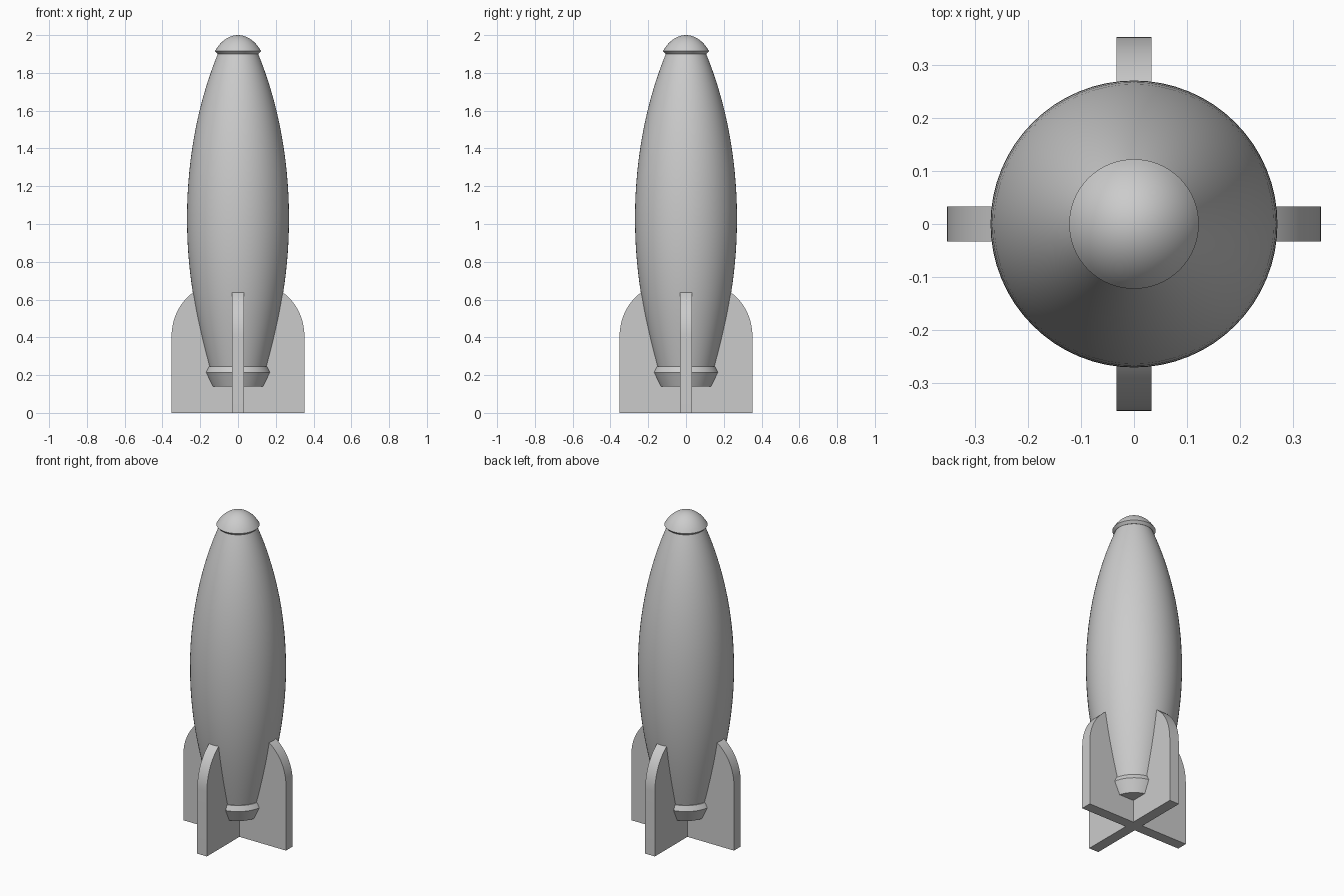
import bpy, bmesh, math
from mathutils import Vector
from mathutils.geometry import interpolate_bezier

if "Cube" in bpy.data.objects:
    bpy.data.objects.remove(bpy.data.objects["Cube"])

grey = bpy.data.materials.new("plain_grey")
grey.use_nodes = True
colour = (0.6, 0.6, 0.6, 1)
grey.diffuse_color = colour
for node in grey.node_tree.nodes:
    if node.type == "BSDF_PRINCIPLED":
        node.inputs["Base Color"].default_value = colour


def bezier(a, b, c, d, steps):
    """Points (u, z) along one cubic curve."""
    pts = [Vector((p[0], p[1], 0)) for p in (a, b, c, d)]
    return [(p.x, p.y) for p in interpolate_bezier(*pts, steps)]


def finish(name, bm, angle):
    bmesh.ops.recalc_face_normals(bm, faces=bm.faces)
    mesh = bpy.data.meshes.new(name)
    bm.to_mesh(mesh)
    bm.free()
    mesh.materials.append(grey)
    obj = bpy.data.objects.new(name, mesh)
    bpy.context.collection.objects.link(obj)
    bpy.ops.object.select_all(action="DESELECT")
    obj.select_set(True)
    bpy.context.view_layer.objects.active = obj
    bpy.ops.object.shade_smooth_by_angle(angle=math.radians(angle))
    return obj


def lathe(name, profile, segments=64):
    """Spin a closed profile, starting and ending on the axis, about z."""
    bm = bmesh.new()
    verts = [bm.verts.new((r, 0, z)) for r, z in profile]
    edges = [bm.edges.new(pair) for pair in zip(verts, verts[1:])]
    bmesh.ops.spin(bm, geom=verts + edges, cent=(0, 0, 0), axis=(0, 0, 1),
                   angle=math.tau, steps=segments, use_duplicate=False)
    bmesh.ops.remove_doubles(bm, verts=bm.verts, dist=0.0002)
    return finish(name, bm, 25)


def fin_pair(name, outline, thickness, turn):
    """Mirror a half outline and extrude it into two opposite fins."""
    bm = bmesh.new()
    points = outline + [(-x, z) for x, z in reversed(outline)]
    face = bm.faces.new([bm.verts.new((x, -thickness / 2, z)) for x, z in points])
    new = bmesh.ops.extrude_face_region(bm, geom=[face])["geom"]
    bmesh.ops.translate(bm, vec=(0, thickness, 0),
                        verts=[v for v in new if isinstance(v, bmesh.types.BMVert)])
    obj = finish(name, bm, 30)
    obj.rotation_euler.z = turn


# Hull: cigar shape swelling to its widest just above the middle
lower = bezier((0.152, 0.24), (0.215, 0.48), (0.27, 0.72), (0.27, 1.03), 16)
upper = bezier((0.27, 1.03), (0.27, 1.4), (0.19, 1.70), (0.105, 1.905), 18)
lathe("hull", [(0, 0.24)] + lower + upper[1:] + [(0, 1.905)])

# Nose cap: rounded dome with a thin lip
dome = bezier((0.122, 1.915), (0.095, 1.965), (0.05, 2.0), (0, 2.0), 12)
lathe("nose_cap", [(0, 1.9), (0.108, 1.9)] + dome)

# Nozzle: collar flaring out, then tapering to a flat end
lathe("nozzle", [(0, 0.14), (0.137, 0.14), (0.172, 0.215),
                 (0.158, 0.245), (0, 0.245)])

# Fins: two crossed pairs standing on the ground
edge = bezier((0.352, 0.4), (0.352, 0.5), (0.31, 0.585), (0.235, 0.64), 14)
half = [(0.352, 0)] + edge
fin_pair("side_fins", half, 0.066, 0)
fin_pair("front_back_fins", half, 0.066, math.pi / 2)
